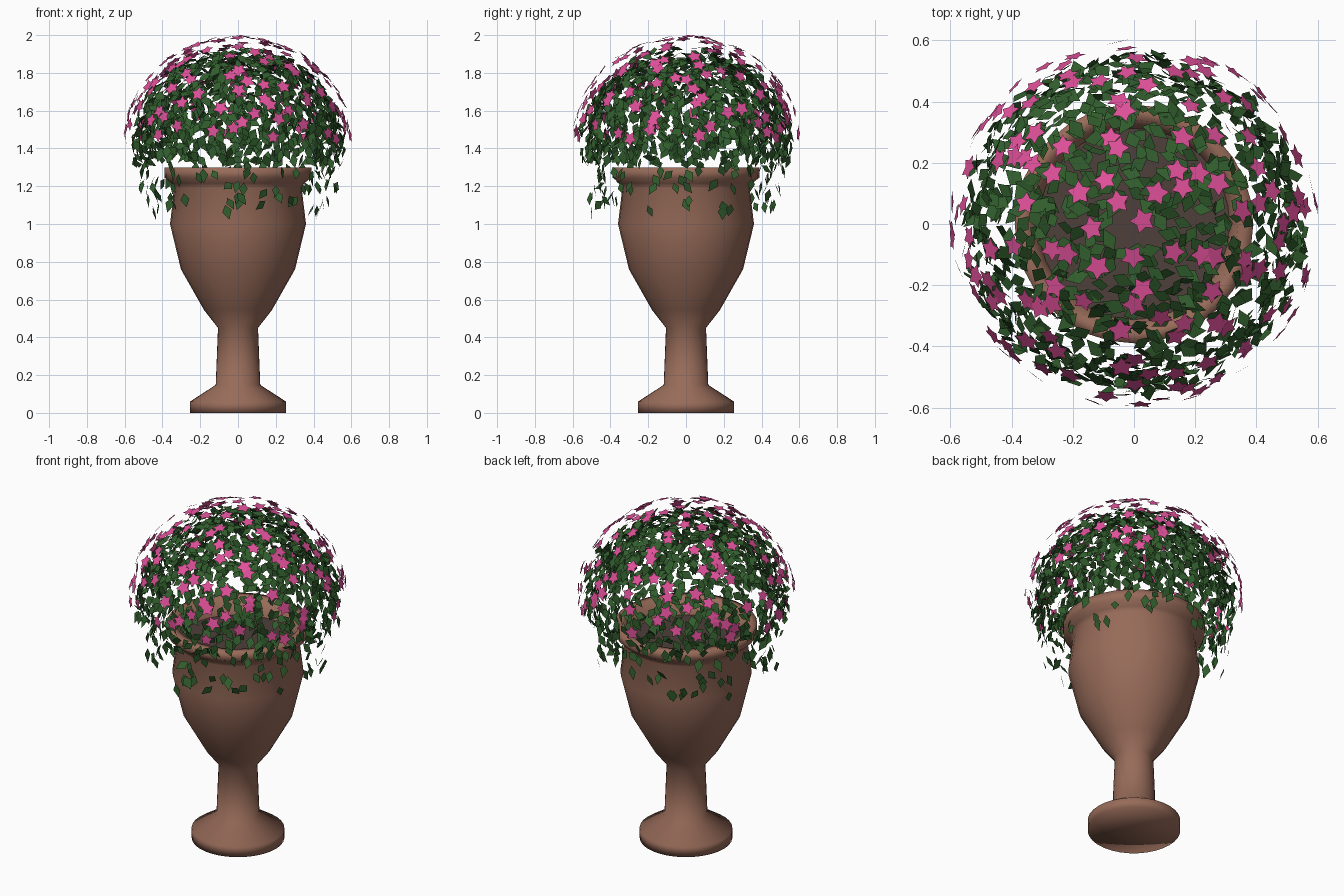
import bpy, bmesh, math, random
from mathutils import Vector, Matrix

if "Cube" in bpy.data.objects:
    bpy.data.objects.remove(bpy.data.objects["Cube"])

random.seed(11)
GOLDEN = math.pi * (3 - math.sqrt(5))


def material(name, rgb):
    m = bpy.data.materials.new(name)
    m.diffuse_color = (*rgb, 1)
    m.use_nodes = True
    m.node_tree.nodes["Principled BSDF"].inputs["Base Color"].default_value = m.diffuse_color
    return m


terracotta = material("terracotta", (0.31, 0.147, 0.1))
soil_brown = material("soil brown", (0.075, 0.05, 0.041))
leaf_green = material("leaf green", (0.031, 0.11, 0.026))
petal_pink = material("petal pink", (0.74, 0.08, 0.32))


def finish(name, bm, mat, smooth=False):
    me = bpy.data.meshes.new(name)
    for f in bm.faces:
        f.smooth = smooth
    bm.to_mesh(me)
    bm.free()
    me.materials.append(mat)
    ob = bpy.data.objects.new(name, me)
    bpy.context.collection.objects.link(ob)
    return ob


def lathe(name, profile, mat, sides=32):
    """Spin a (radius, z) profile around z; radius 0 closes an end."""
    bm = bmesh.new()
    rings = []
    for r, z in profile:
        if r == 0:
            rings.append([bm.verts.new((0, 0, z))] * sides)
        else:
            rings.append([bm.verts.new((r * math.cos(a), r * math.sin(a), z))
                          for a in (2 * math.pi * i / sides for i in range(sides))])
    for lo, hi in zip(rings, rings[1:]):
        for i in range(sides):
            j = (i + 1) % sides
            bm.faces.new(list(dict.fromkeys((lo[i], lo[j], hi[j], hi[i]))))
    return finish(name, bm, mat, True)


# Urn: foot, stem, bowl, rim and inner lip
lathe("urn", [(0, 0), (0.254, 0), (0.254, 0.06), (0.118, 0.148), (0.106, 0.45),
              (0.18, 0.545), (0.302, 0.76), (0.36, 1.0), (0.337, 1.19),
              (0.35, 1.215), (0.388, 1.245), (0.39, 1.298), (0.34, 1.298),
              (0.31, 1.19)], terracotta)
# Soil inside the bowl
lathe("soil", [(0.315, 1.2), (0.16, 1.2), (0, 1.2)], soil_brown)


def frame(pos, normal, along):
    """Placement with local z on the normal and local y close to 'along'."""
    z = normal.normalized()
    y = along - z * along.dot(z)
    if y.length < 1e-4:
        y = z.orthogonal()
    y.normalize()
    x = y.cross(z)
    m = Matrix((x, y, z)).transposed().to_4x4()
    m.translation = pos
    return m


def jitter(s):
    return Vector([random.uniform(-s, s) for _ in range(3)])


def add_leaf(bm, m, size):
    # kite-shaped blade, almost flat
    pts = [(0, -0.5, 0), (0.34, -0.05, 0.02), (0.0, 0.55, 0), (-0.34, -0.05, 0.02)]
    bm.faces.new([bm.verts.new(m @ (Vector(p) * size)) for p in pts])


def add_flower(bm, m, size):
    # broad five-pointed star in one face
    ring = []
    for i in range(10):
        r = size if i % 2 == 0 else size * 0.56
        a = math.pi * i / 5
        ring.append(bm.verts.new(m @ Vector((r * math.cos(a), r * math.sin(a), 0))))
    bm.faces.new(ring)


def dome(angle, u, rx, rz, zc):
    """Point and outward normal on an ellipsoid; u is the height fraction."""
    h = math.sqrt(max(0, 1 - u * u))
    d = Vector((h * math.cos(angle), h * math.sin(angle), u))
    return (Vector((d.x * rx, d.y * rx, zc + d.z * rz)),
            Vector((d.x / rx, d.y / rx, d.z / rz)).normalized())


# Dome of leaves
bm = bmesh.new()
COUNT = 1080
for i in range(COUNT):
    u = -0.22 + 1.21 * (i + random.random()) / COUNT
    if u < -0.05 and random.random() < 0.2:
        continue
    k = random.uniform(0.86, 1.0)
    p, n = dome(i * GOLDEN + random.uniform(-0.15, 0.15), u, 0.565 * k, 0.515 * k, 1.43)
    add_leaf(bm, frame(p, n + jitter(0.55), Vector((0, 0, -1)) + jitter(0.9)),
             random.uniform(0.062, 0.082))
finish("leaf_dome", bm, leaf_green)

# Leaves trailing over the rim
bm = bmesh.new()
for i in range(105):
    a = i * GOLDEN + random.uniform(-0.3, 0.3)
    z = 1.05 + 0.26 * random.random() ** 0.75
    r = random.uniform(0.42, 0.52)
    out = Vector((math.cos(a), math.sin(a), 0))
    add_leaf(bm, frame(out * r + Vector((0, 0, z)), out + jitter(0.5),
                       Vector((0, 0, -1)) + jitter(0.6)), random.uniform(0.06, 0.08))
finish("trailing_leaves", bm, leaf_green)

# Star flowers over the outside of the dome
bm = bmesh.new()
COUNT = 150
for i in range(COUNT):
    u = 1 - (i + 0.7 * random.random()) / COUNT
    p, n = dome(i * GOLDEN + random.uniform(-0.4, 0.4), u, 0.598, 0.547, 1.448)
    add_flower(bm, frame(p, n + jitter(0.15), jitter(1.0)), random.uniform(0.038, 0.045))
finish("flowers", bm, petal_pink)
